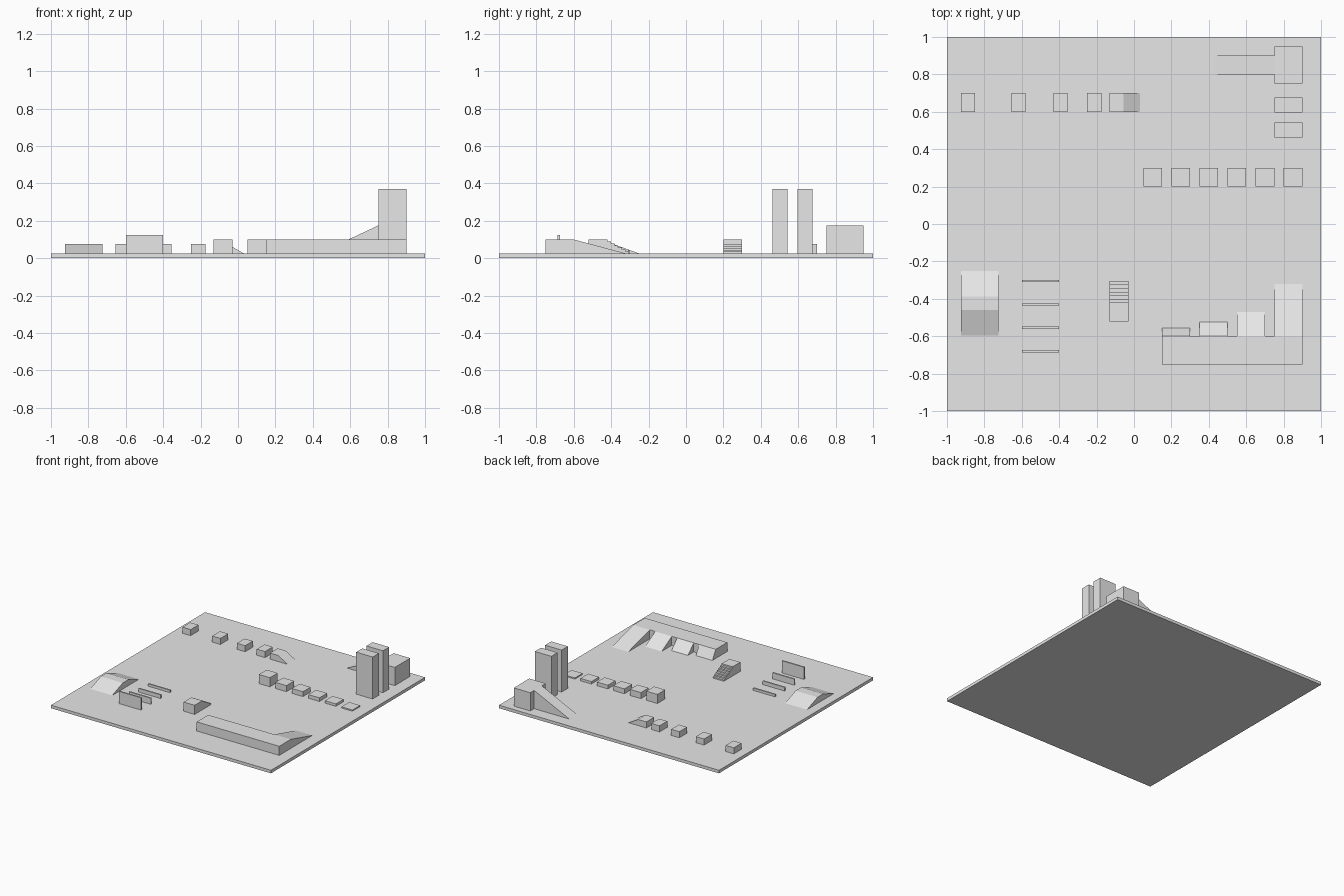
import bpy

if "Cube" in bpy.data.objects:
    bpy.data.objects.remove(bpy.data.objects["Cube"])

GROUND = 0.025

grey = bpy.data.materials.new("plain_grey")
grey.diffuse_color = (0.8, 0.8, 0.8, 1)
grey.use_nodes = True
grey.node_tree.nodes["Principled BSDF"].inputs["Base Color"].default_value = grey.diffuse_color


def prism(name, profile, axis, lo, hi):
    """Extrude a profile: axis 'x' takes (y, z) points, axis 'y' takes (x, z)."""
    n = len(profile)
    verts = []
    for w in (lo, hi):
        verts += [(w, a, z) if axis == 'x' else (a, w, z) for a, z in profile]
    faces = [tuple(range(n))[::-1], tuple(range(n, 2 * n))]
    faces += [(i, (i + 1) % n, n + (i + 1) % n, n + i) for i in range(n)]
    mesh = bpy.data.meshes.new(name)
    mesh.from_pydata(verts, [], faces)
    mesh.materials.append(grey)
    # consistent outward normals
    import bmesh
    bm = bmesh.new()
    bm.from_mesh(mesh)
    bmesh.ops.recalc_face_normals(bm, faces=bm.faces)
    bm.to_mesh(mesh)
    bm.free()
    obj = bpy.data.objects.new(name, mesh)
    bpy.context.collection.objects.link(obj)
    return obj


def box(name, x0, x1, y0, y1, top, base=GROUND):
    return prism(name, [(x0, base), (x1, base), (x1, top), (x0, top)], 'y', y0, y1)


# Floor slab
box("floor", -1, 1, -1, 1, GROUND, 0)

# Long platform with four ramps, from steep to gentle
box("ramp_platform", 0.15, 0.9, -0.75, -0.6, 0.1)
for i, end in enumerate((-0.557, -0.525, -0.47, -0.32)):
    x = 0.15 + 0.2 * i
    prism(f"ramp_{i + 1}", [(-0.6, GROUND), (end, GROUND), (-0.6, 0.1)], 'x', x, x + 0.15)

# Staircase with landing
steps, y_top, y_end = 7, -0.42, -0.305
rise, run = 0.075 / steps, (y_end - y_top) / (steps - 1)
stairs = [(-0.52, GROUND), (-0.52, 0.1), (y_top, 0.1)]
for i in range(1, steps):
    y, z = y_top + run * (i - 1), 0.1 - rise * i
    stairs += [(y, z), (y + run, z)]
stairs.append((y_end, GROUND))
prism("staircase", stairs, 'x', -0.13, -0.03)

# Double-sided ramp
prism("hump_ramp", [(-0.597, GROUND), (-0.25, GROUND), (-0.387, 0.075), (-0.46, 0.075)],
      'x', -0.925, -0.725)

# Low walls of rising height
for i, h in enumerate((0.02, 0.03, 0.05, 0.1)):
    y = -0.305 - 0.125 * i
    box(f"hurdle_{i + 1}", -0.6, -0.4, y - 0.006, y + 0.006, GROUND + h)

# Row of blocks with falling height
for i, h in enumerate((0.075, 0.05, 0.04, 0.03, 0.02, 0.01)):
    x = 0.05 + 0.15 * i
    box(f"step_block_{i + 1}", x, x + 0.1, 0.2, 0.3, GROUND + h)

# Row of jump blocks with shrinking gaps, ending in a ramp
for i, x in enumerate((-0.925, -0.655, -0.43, -0.25, -0.13)):
    box(f"jump_block_{i + 1}", x, x + 0.075, 0.6, 0.7, 0.075)
prism("jump_ramp", [(-0.055, GROUND), (0.032, GROUND), (-0.055, 0.075)], 'y', 0.6, 0.7)

# Two tall towers
box("tower_front", 0.75, 0.9, 0.463, 0.543, 0.37)
box("tower_back", 0.75, 0.9, 0.597, 0.677, 0.37)

# Corner block with long ramp
box("corner_block", 0.75, 0.9, 0.75, 0.95, 0.175)
prism("corner_ramp", [(0.43, GROUND), (0.75, GROUND), (0.75, 0.175)], 'y', 0.8, 0.9)
